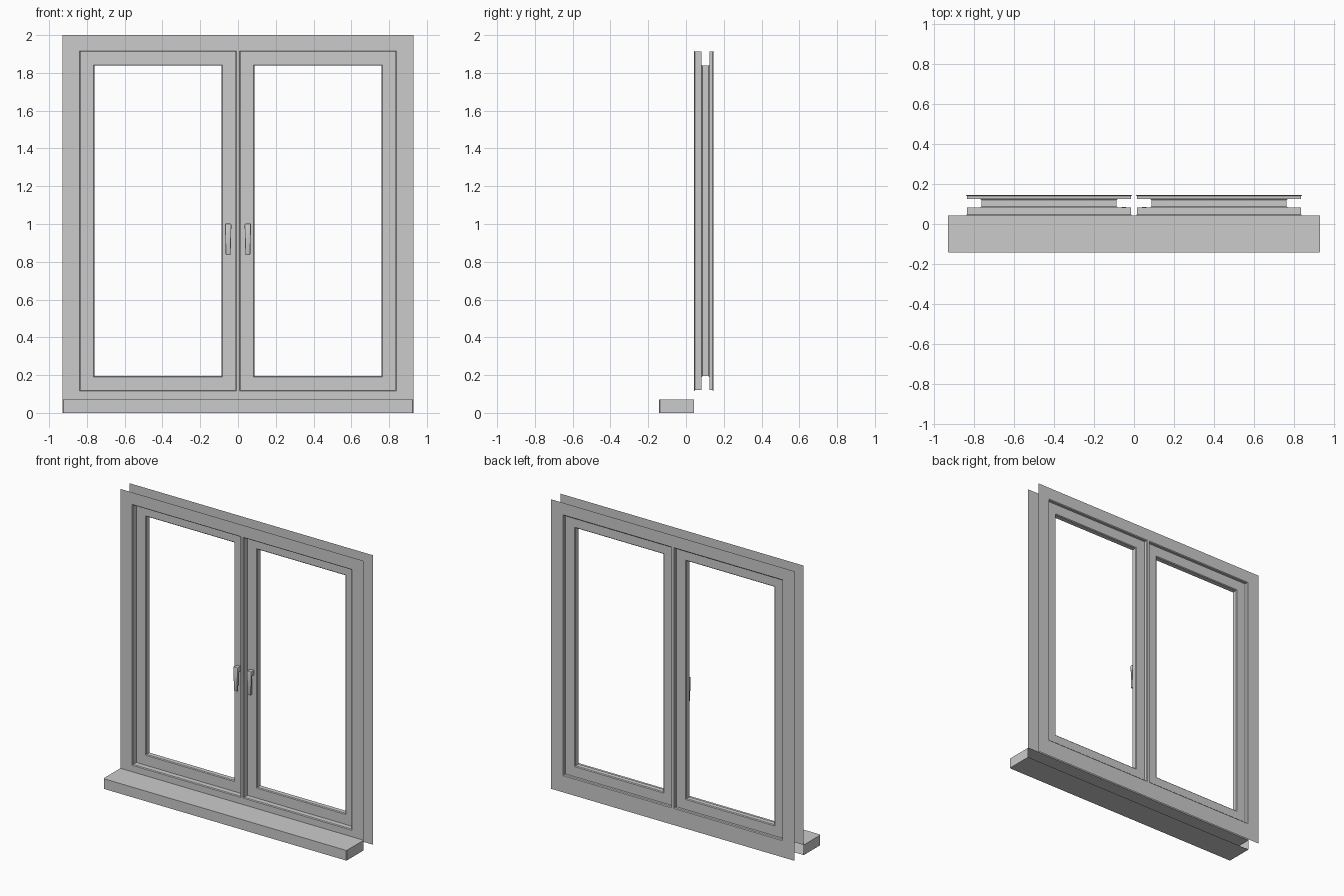
import bpy
import bmesh
import math
from mathutils import Vector

cube = bpy.data.objects.get("Cube")
if cube:
    bpy.data.objects.remove(cube, do_unlink=True)

grey = bpy.data.materials.new("window grey")
grey.use_nodes = True
COLOR = (0.6, 0.6, 0.6, 1)
grey.diffuse_color = COLOR
grey.node_tree.nodes["Principled BSDF"].inputs["Base Color"].default_value = COLOR

FRONT, BACK = 0.043, 0.145
HALF, TOP, SILL_TOP = 0.93, 2.0, 0.07
LEFT, RIGHT, LOW, HIGH = 0.009, 0.84, 0.115, 1.917   # leaf opening on the +x side


def finish(name, bm, mirror=False):
    mesh = bpy.data.meshes.new(name)
    bm.to_mesh(mesh)
    bm.free()
    mesh.materials.append(grey)
    obj = bpy.data.objects.new(name, mesh)
    bpy.context.collection.objects.link(obj)
    if mirror:
        obj.modifiers.new("Mirror", 'MIRROR').use_axis[0] = True
    return obj


def sheet(bm, y, bottom):
    """Flat half frame around the leaf opening."""
    xs, zs = (0, LEFT, RIGHT, HALF), (bottom, LOW, HIGH, TOP)
    for i in range(3):
        for j in range(3):
            if (i, j) == (1, 1):
                continue
            corners = ((xs[i], zs[j]), (xs[i + 1], zs[j]),
                       (xs[i + 1], zs[j + 1]), (xs[i], zs[j + 1]))
            bm.faces.new([bm.verts.new((x, y, z)) for x, z in corners])


def ring(bm, inset, y):
    x0, x1, z0, z1 = LEFT + inset, RIGHT - inset, LOW + inset, HIGH - inset
    return [bm.verts.new(p) for p in
            ((x0, y, z0), (x1, y, z0), (x1, y, z1), (x0, y, z1))]


# Frame, reveals and sashes: one open shell swept round each opening
bm = bmesh.new()
sheet(bm, FRONT, SILL_TOP)
sheet(bm, BACK, 0)
profile = [(0, FRONT), (0.005, FRONT + 0.005), (0.005, 0.083), (0.074, 0.083),
           (0.079, 0.088), (0.079, 0.119), (0.074, 0.124), (0.005, 0.124),
           (0.005, BACK - 0.005), (0, BACK)]
rings = [ring(bm, *p) for p in profile]
for a, b in zip(rings, rings[1:]):
    for k in range(4):
        n = (k + 1) % 4
        bm.faces.new((a[k], a[n], b[n], b[k]))
bmesh.ops.remove_doubles(bm, verts=bm.verts, dist=1e-5)
bmesh.ops.recalc_face_normals(bm, faces=bm.faces)
outer = max(bm.faces, key=lambda f: f.calc_center_median().x - 10 * f.calc_center_median().y)
if outer.normal.y > 0:
    bmesh.ops.reverse_faces(bm, faces=bm.faces)
finish("window_frame", bm, mirror=True)

# Sill: a box with an open back and chamfered front corners
bm = bmesh.new()
bmesh.ops.create_cube(bm, size=1)
depth = FRONT + 0.143
bmesh.ops.scale(bm, vec=(2 * HALF, depth, SILL_TOP), verts=bm.verts)
bmesh.ops.translate(bm, vec=(0, FRONT - depth / 2, SILL_TOP / 2), verts=bm.verts)
front_edges = [e for e in bm.edges if all(v.co.y < 0 for v in e.verts)
               and abs(e.verts[0].co.z - e.verts[1].co.z) > 0.01]
bmesh.ops.bevel(bm, geom=front_edges, offset=0.006, segments=1, affect='EDGES')
bmesh.ops.delete(bm, geom=[f for f in bm.faces if f.normal.y > 0.9], context='FACES')
finish("window_sill", bm)


# Handles: a grip standing off the sash on a short mount
def block(name, x, y0, y1, z0, z1, width, taper=1.0, bevel=0.005):
    bm = bmesh.new()
    bmesh.ops.create_cube(bm, size=1)
    for v in bm.verts:
        v.co = Vector((x + v.co.x * width * (taper if v.co.z < 0 else 1),
                       y0 if v.co.y < 0 else y1, z0 if v.co.z < 0 else z1))
    bmesh.ops.bevel(bm, geom=list(bm.edges), offset=bevel, segments=2,
                    profile=0.5, affect='EDGES')
    obj = finish(name, bm)
    bpy.context.view_layer.objects.active = obj
    obj.select_set(True)
    bpy.ops.object.shade_smooth_by_angle(angle=math.radians(35))
    obj.select_set(False)


for side, sign in (("left", 1), ("right", -1)):
    x = sign * 0.052
    block(side + "_handle_grip", x, 0.045, 0.061, 0.835, 1.002, 0.034, 0.75)
    block(side + "_handle_mount", x, 0.055, 0.084, 0.965, 1.0, 0.030)
